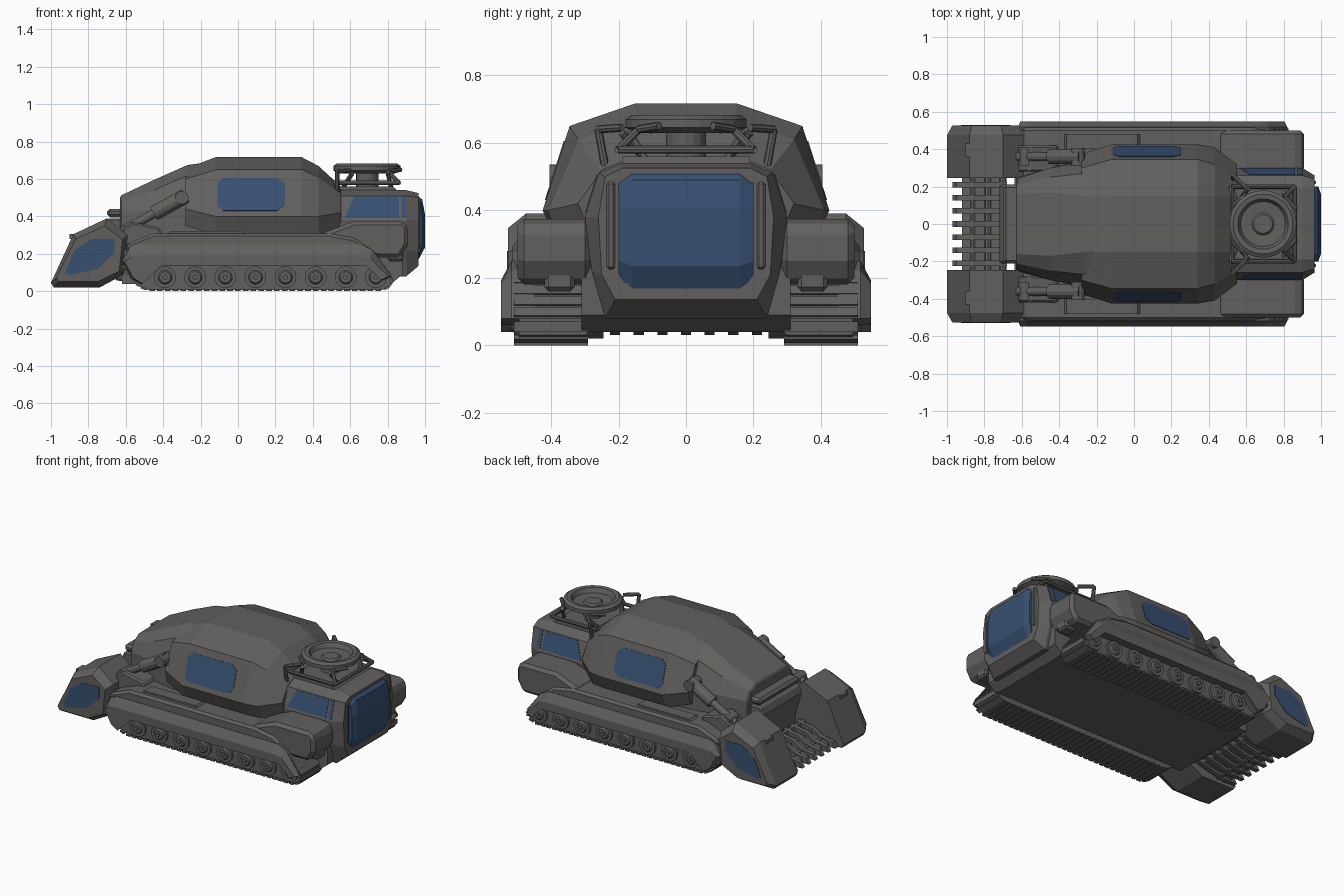
import bpy, bmesh, math
from mathutils import Vector, Matrix

if "Cube" in bpy.data.objects:
    bpy.data.objects.remove(bpy.data.objects["Cube"])


def material(name, rgb):
    m = bpy.data.materials.new(name)
    m.diffuse_color = (*rgb, 1)
    m.use_nodes = True
    m.node_tree.nodes["Principled BSDF"].inputs["Base Color"].default_value = m.diffuse_color
    return m


GREY = material("dark grey metal", (0.124, 0.118, 0.112))
BLUE = material("blue glass", (0.038, 0.08, 0.168))


def finish(name, bm, mat=GREY, mirror=False, bevel=0):
    bmesh.ops.recalc_face_normals(bm, faces=bm.faces)
    me = bpy.data.meshes.new(name)
    bm.to_mesh(me)
    bm.free()
    me.materials.append(mat)
    ob = bpy.data.objects.new(name, me)
    bpy.context.collection.objects.link(ob)
    if bevel:
        b = ob.modifiers.new("bevel", 'BEVEL')
        b.width, b.segments, b.limit_method = bevel, 1, 'ANGLE'
        b.angle_limit = math.radians(40)
    if mirror:
        m = ob.modifiers.new("mirror", 'MIRROR')
        m.use_axis = (False, True, False)
    return ob


def loft(name, rings, **kw):
    """Skin equal-length rings of points and cap both ends."""
    bm = bmesh.new()
    vs = [[bm.verts.new(p) for p in r] for r in rings]
    n = len(rings[0])
    for a, b in zip(vs, vs[1:]):
        for i in range(n):
            j = (i + 1) % n
            bm.faces.new((a[i], a[j], b[j], b[i]))
    bm.faces.new(vs[0])
    bm.faces.new(vs[-1][::-1])
    return finish(name, bm, **kw)


def hull(name, sections, **kw):
    """Sections are (x, [(half width, z) from top to bottom])."""
    rings = [[(x, y, z) for y, z in h] + [(x, -y, z) for y, z in reversed(h)]
             for x, h in sections]
    return loft(name, rings, **kw)


def prism(name, prof, y0, y1, **kw):
    """Extrude an x-z profile along y."""
    return loft(name, [[(x, y, z) for x, z in prof] for y in (y0, y1)], **kw)


def plate(name, pts, mat=BLUE, **kw):
    """Thin plate along a flat polygon."""
    p = [Vector(q) for q in pts]
    n = (p[1] - p[0]).cross(p[3] - p[0]).normalized() * 0.003
    return loft(name, [[q - n for q in p], [q + n for q in p]], mat=mat, **kw)


def add_cyl(bm, a, b, r, r2=None, seg=12):
    a, b = Vector(a), Vector(b)
    d = b - a
    mtx = Matrix.Translation((a + b) / 2) @ d.to_track_quat('Z', 'Y').to_matrix().to_4x4()
    bmesh.ops.create_cone(bm, cap_ends=True, segments=seg, radius1=r,
                          radius2=r if r2 is None else r2, depth=d.length, matrix=mtx)


def rods(name, items, seg=12, **kw):
    bm = bmesh.new()
    for a, b, r in items:
        add_cyl(bm, a, b, r, seg=seg)
    return finish(name, bm, **kw)


def box(name, x0, x1, y0, y1, z0, z1, **kw):
    return prism(name, [(x0, z0), (x1, z0), (x1, z1), (x0, z1)], y0, y1, **kw)


# central shell and rear hull
hull("main_shell", [
    (-0.28, [(.15, .655), (.30, .60), (.375, .44), (.35, .35)]),
    (-0.12, [(.15, .717), (.345, .65), (.425, .40), (.38, .30)]),
    (0.34, [(.15, .717), (.345, .65), (.425, .40), (.38, .30)]),
    (0.43, [(.15, .67), (.32, .61), (.41, .40), (.37, .30)]),
    (0.55, [(.15, .56), (.25, .52), (.32, .42), (.28, .33)])])
hull("rear_hull", [
    (-0.63, [(.16, .51), (.21, .48), (.24, .42), (.25, .25)]),
    (-0.45, [(.17, .595), (.25, .54), (.30, .44), (.30, .25)]),
    (-0.27, [(.15, .675), (.27, .62), (.33, .45), (.34, .25)]),
    (-0.08, [(.13, .70), (.27, .64), (.35, .45), (.36, .25)])], bevel=.008)
prism("underbody", [(-.62, .04), (.82, .04), (.88, .09), (.88, .30), (-.64, .30)], -.31, .31)
prism("rear_ramp", [(-.60, .05), (-.66, .06), (-.68, .2), (-.72, .34), (-.70, .39), (-.60, .39)],
      -.21, .21, bevel=.01)
box("rear_step", -.70, -.60, -.21, .21, .395, .44, bevel=.015)

# side windows lying on the sloped shell faces
win = [(-.11, .46), (-.08, .43), (.21, .43), (.25, .46), (.25, .575), (.21, .605), (-.08, .605), (-.11, .575)]
plate("side_window", [(x, .345 + .32 * (.65 - z), z) for x, z in win], mirror=True)

# cab
cab = [(.19, .54), (.26, .51), (.30, .38), (.28, .22), (.24, .08)]
hull("cab", [(.45, cab), (.90, cab),
             (.965, [(.19, .525), (.24, .50), (.26, .38), (.25, .21), (.21, .135)])])
prism("cab_roof", [(.46, .53), (.86, .53), (.83, .56), (.50, .56)], -.19, .19)
plate("cab_side_window", [(x, .30 - (z - .38) * .308, z) for x, z in
                          [(.57, .392), (.86, .392), (.86, .505), (.62, .505)]], mirror=True)
plate("cab_corner_window", [(x, .30 - (z - .38) * .308, z) for x, z in
                            [(.875, .392), (.90, .392), (.90, .505), (.875, .505)]], mirror=True)
screen = [(.90, .525), (.945, .525), (.985, .49), (1.0, .41), (1.0, .235), (.955, .15), (.90, .15)]
edge = [(.90, .485), (.96, .485), (.972, .47), (.985, .40), (.985, .25), (.972, .21), (.90, .21)]
loft("windshield", [[(x, y, z) for x, z in p] for y, p in
                    ((-.20, edge), (-.16, screen), (.16, screen), (.20, edge))], mat=BLUE)
box("cab_pillar", .88, .972, .205, .24, .22, .49, bevel=.012, mirror=True)

# front fenders with lamps
prism("front_fender", [(.45, .22), (.45, .31), (.62, .375), (.88, .375), (.91, .345), (.91, .25), (.87, .18),
                       (.76, .18)], .28, .50, bevel=.02, mirror=True)
box("fender_lamp", .80, .885, .33, .42, .16, .235, bevel=.012, mirror=True)

# decks above the tracks
prism("side_deck", [(-.61, .22), (-.58, .26), (-.45, .31), (.48, .31), (.62, .285), (.72, .22)],
      .28, .515, bevel=.015, mirror=True)
prism("deck_panel", [(-.38, .30), (-.36, .322), (.02, .322), (.04, .30)], .40, .48, mirror=True)

# tracks: belt, cleats, road wheels, armoured skirt
belt = [(-.63, .20), (-.635, .15), (-.53, .025), (-.48, .006), (.77, .006), (.82, .03),
        (.82, .08), (.72, .21), (.66, .24), (-.58, .24)]
prism("track_belt", belt, .295, .495, mirror=True)
bm = bmesh.new()
for (x0, z0), (x1, z1) in zip(belt[:8], belt[1:8]):
    seg = Vector((x1 - x0, 0, z1 - z0))
    count = max(1, round(seg.length / .042))
    rot = Matrix.Rotation(-math.atan2(seg.z, seg.x), 4, 'Y')
    for i in range(count):
        p = Vector((x0, .40, z0)) + seg * ((i + .5) / count)
        bmesh.ops.create_cube(bm, size=1, matrix=Matrix.Translation(p) @ rot @
                              Matrix.Diagonal((.03, .22, .012, 1)))
finish("track_cleats", bm, mirror=True)
bm = bmesh.new()
for i in range(8):
    x = -.39 + i * .161
    add_cyl(bm, (x, .48, .075), (x, .51, .075), .058, seg=20)
    add_cyl(bm, (x, .505, .075), (x, .52, .075), .042, .03, seg=20)
    add_cyl(bm, (x, .51, .075), (x, .53, .075), .014, seg=8)
finish("road_wheels", bm, mirror=True)
skirt = [(-.58, .235), (-.53, .25), (.66, .25), (.72, .22), (.82, .08), (.78, .06), (.70, .135),
         (-.42, .135), (-.52, .04), (-.57, .07), (-.62, .16)]
loft("track_skirt", [[(x, .45, z) for x, z in skirt], [(x, .518, z) for x, z in skirt],
                     [(x * .98, .549, z if z < .16 else .16 + (z - .16) * .35) for x, z in skirt]], mirror=True)

# rear scoop pods with windows
pod = [(-1, .045), (-.985, .02), (-.74, .02), (-.61, .09), (-.59, .30), (-.70, .39), (-.88, .305)]
loft("scoop_pod", [[(x, .245, z) for x, z in pod], [(x, .475, z) for x, z in pod],
                   [(-.79 + (x + .79) * .86, .527, .18 + (z - .18) * .8) for x, z in pod]], mirror=True)
plate("pod_window", [(x, .527, z) for x, z in [(-.925, .10), (-.875, .22), (-.78, .28), (-.66, .28),
                                               (-.66, .21), (-.75, .12), (-.90, .085)]], mirror=True)
box("pod_latch", -.90, -.87, .36, .43, .28, .305, mirror=True)

# scoop teeth and crossbars
for i in range(7):
    y = -.21 + i * .07
    prism("scoop_tooth", [(-.97, .03), (-.95, .065), (-.86, .08), (-.80, .12), (-.68, .14),
                          (-.68, .08), (-.80, .05), (-.88, .03)], y - .015, y + .015)
prism("scoop_floor", [(-.92, .04), (-.92, .055), (-.72, .11), (-.72, .085)], -.25, .25)
rods("scoop_crossbars", [((x, -.26, z), (x, .26, z), .018) for x, z in
                         ((-.86, .06), (-.78, .09), (-.70, .12))], seg=8)

# hydraulic lifting arms
rods("hydraulic_arm", [((-.28, .36, .51), (-.45, .36, .415), .04),
                       ((-.45, .36, .415), (-.62, .36, .32), .024),
                       ((-.30, .31, .50), (-.30, .405, .50), .036),
                       ((-.58, .31, .34), (-.58, .41, .34), .032)], mirror=True)
prism("arm_bracket", [(-.62, .24), (-.62, .33), (-.56, .37), (-.42, .34), (-.38, .26)],
      .28, .42, bevel=.01, mirror=True)

# spare ring and rack on the cab roof
bm = bmesh.new()
prof = [(.18, .645), (.18, .67), (.16, .683), (.135, .68), (.12, .65), (.06, .645), (.05, .655), (.001, .655),
        (.001, .63), (.15, .63)]
N = 28
ring = [[bm.verts.new((.69 + r * math.cos(t * math.tau / N), r * math.sin(t * math.tau / N), z))
         for r, z in prof] for t in range(N)]
for t in range(N):
    a, b = ring[t], ring[(t + 1) % N]
    for k in range(len(prof)):
        j = (k + 1) % len(prof)
        bm.faces.new((a[k], a[j], b[j], b[k]))
finish("spare_ring", bm)
rods("roof_rack", [((.53, .24, .53), (.53, .26, .64), .012), ((.53, .26, .64), (.60, .19, .645), .012),
                   ((.56, .12, .55), (.61, .19, .63), .012), ((.82, .12, .55), (.80, .17, .635), .012),
                   ((.52, .20, .58), (.86, .20, .58), .012), ((.86, 0, .58), (.86, .20, .58), .012),
                   ((.52, 0, .58), (.52, .20, .58), .012), ((.86, .20, .58), (.80, .14, .64), .012),
                   ((.53, .10, .64), (.60, .16, .645), .012), ((.81, .14, .64), (.87, .08, .65), .012)],
     seg=8, mirror=True)
rods("rack_post", [((.69, 0, .54), (.69, 0, .64), .06)], seg=16)
